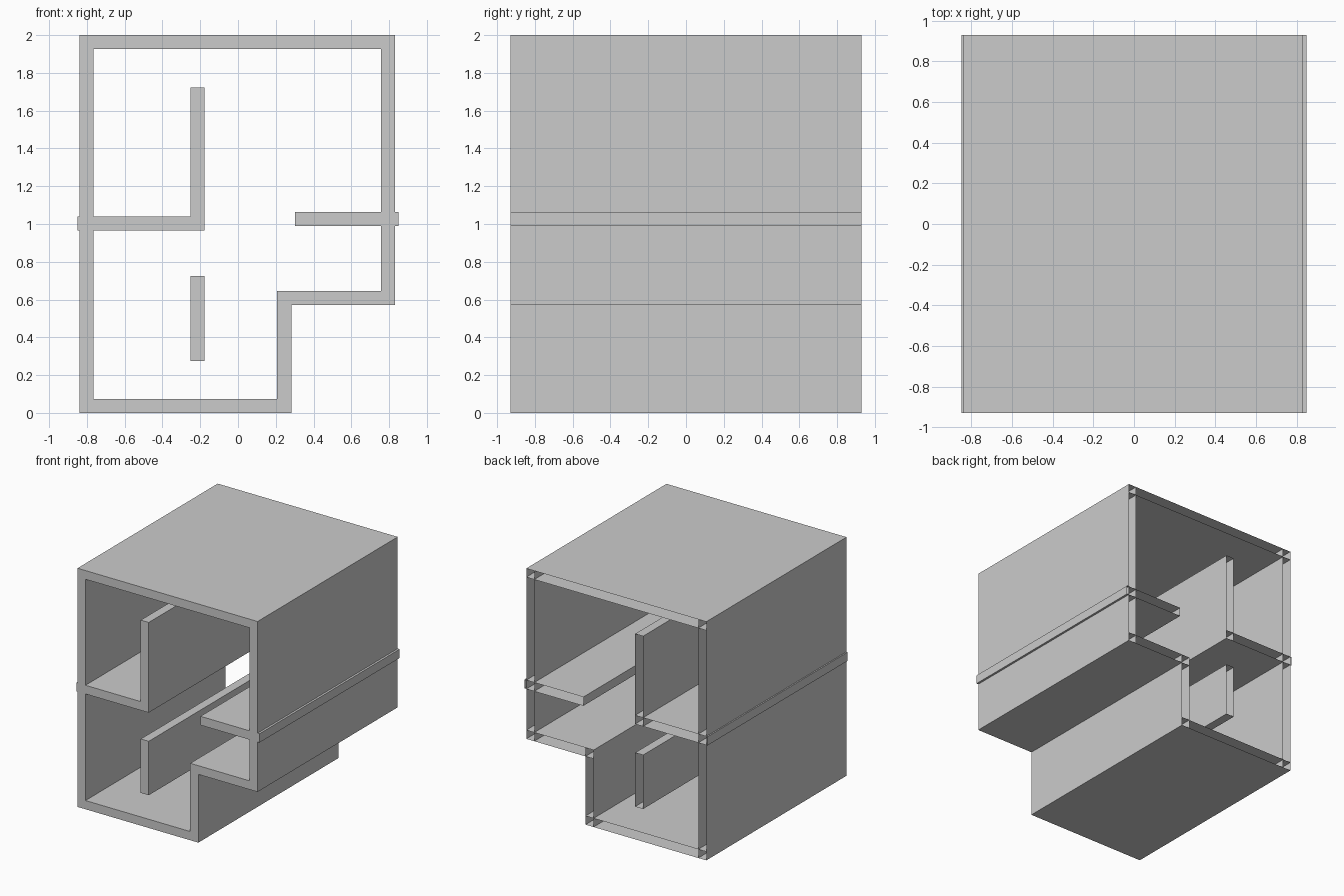
import bpy, bmesh
from mathutils import Matrix, Vector

if "Cube" in bpy.data.objects:
    bpy.data.objects.remove(bpy.data.objects["Cube"])

HALF_DEPTH = 0.928


def board(name, x0, x1, z0, z1):
    """Long board running front to back: capped at the front, open at the back."""
    bm = bmesh.new()
    size = Vector((x1 - x0, 2 * HALF_DEPTH, z1 - z0))
    centre = Vector(((x0 + x1) / 2, 0, (z0 + z1) / 2))
    bmesh.ops.create_cube(bm, size=1, matrix=Matrix.LocRotScale(centre, None, size))
    bm.normal_update()
    back = [f for f in bm.faces if f.normal.y > 0.9]
    bmesh.ops.delete(bm, geom=back, context='FACES')
    mesh = bpy.data.meshes.new(name)
    bm.to_mesh(mesh)
    bm.free()
    bpy.context.collection.objects.link(bpy.data.objects.new(name, mesh))


# Outer shell
board("left_wall", -0.838, -0.764, 0, 2)
board("right_wall", 0.757, 0.831, 0.572, 2)
board("roof", -0.838, 0.831, 1.927, 2)
board("floor", -0.838, 0.282, 0, 0.073)

# Step in the lower right
board("step_wall", 0.207, 0.282, 0, 0.645)
board("step_floor", 0.207, 0.831, 0.572, 0.645)

# Inner shelves, poking slightly through the side walls
board("left_shelf", -0.849, -0.178, 0.966, 1.039)
board("right_shelf", 0.302, 0.849, 0.990, 1.064)

# Inner partitions
board("upper_partition", -0.252, -0.178, 0.966, 1.722)
board("lower_partition", -0.252, -0.178, 0.274, 0.726)
